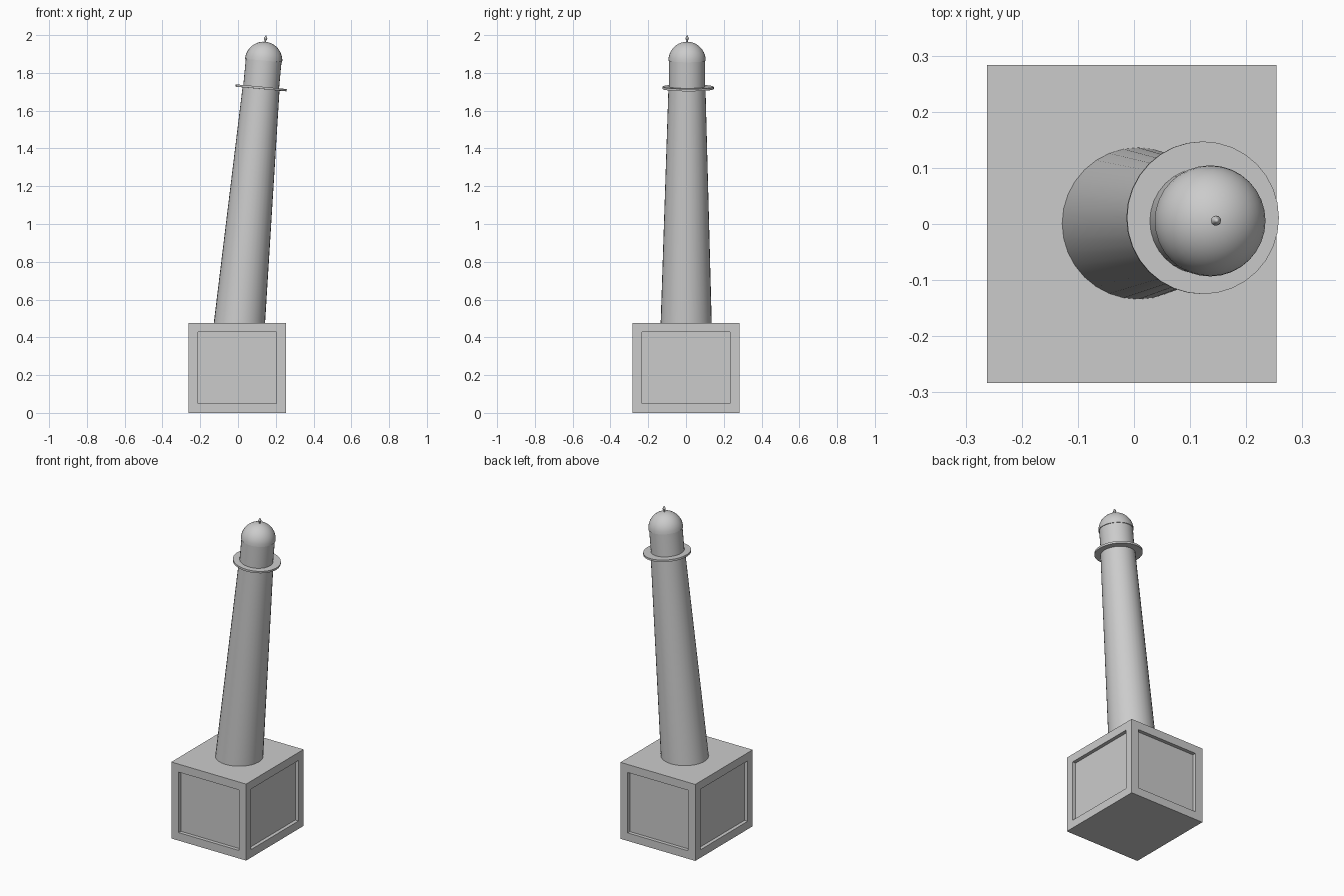
import bpy, bmesh
from math import sin, cos, pi, radians
from mathutils import Vector, Matrix

if "Cube" in bpy.data.objects:
    bpy.data.objects.remove(bpy.data.objects["Cube"])

# Leaning frame shared by all tower parts
ORIGIN = Vector((0.008, 0.001, 0.477))
AXIS = Vector((0.14, 0.005, 1.523)).normalized()
LEAN = Matrix.Translation(ORIGIN) @ Vector((0, 0, 1)).rotation_difference(AXIS).to_matrix().to_4x4()


def make_object(name, bm, smooth=False):
    bmesh.ops.recalc_face_normals(bm, faces=bm.faces[:])
    mesh = bpy.data.meshes.new(name)
    bm.to_mesh(mesh)
    bm.free()
    ob = bpy.data.objects.new(name, mesh)
    bpy.context.collection.objects.link(ob)
    if smooth:
        bpy.ops.object.select_all(action='DESELECT')
        ob.select_set(True)
        bpy.context.view_layer.objects.active = ob
        bpy.ops.object.shade_smooth_by_angle(angle=radians(35))
    return ob


def lathe(name, profile, sides=32, offset=(0, 0, 0)):
    """Revolve (radius, height) points around the leaning axis."""
    bm = bmesh.new()
    rings = []
    for r, z in profile:
        if r == 0:
            rings.append([bm.verts.new((0, 0, z))] * sides)
        else:
            rings.append([bm.verts.new((r * cos(2 * pi * i / sides), r * sin(2 * pi * i / sides), z))
                          for i in range(sides)])
    for a, b in zip(rings, rings[1:]):
        for i in range(sides):
            j = (i + 1) % sides
            bm.faces.new(list(dict.fromkeys((a[i], a[j], b[j], b[i]))))
    for ring, r in ((rings[0], profile[0][0]), (rings[-1], profile[-1][0])):
        if r:
            bm.faces.new(ring)
    bm.transform(Matrix.Translation(offset) @ LEAN)
    return make_object(name, bm, True)


# Pedestal block with a recessed panel on each side
bm = bmesh.new()
bmesh.ops.create_cube(bm, size=1)
bm.transform(Matrix.Translation((-0.004, 0.0, 0.2385)) @ Matrix.Diagonal((0.516, 0.566, 0.477, 1)))
bm.normal_update()
sides = [f for f in bm.faces if abs(f.normal.z) < 0.5]
bmesh.ops.inset_individual(bm, faces=sides, thickness=0.05, use_even_offset=True)
for f in bmesh.ops.extrude_discrete_faces(bm, faces=sides)['faces']:
    f.normal_update()
    bmesh.ops.translate(bm, verts=f.verts[:], vec=f.normal * -0.022)
make_object("pedestal", bm)

# Tapered shaft and the straight lantern room above the gallery
lathe("tower_shaft", [(0.136, -0.03), (0.098, 1.25)])
lathe("lantern_room", [(0.095, 1.24), (0.095, 1.40)])

# Thin gallery disc, slightly off the axis
lathe("gallery", [(0.136, 1.243), (0.136, 1.255)], offset=(0, 0.006, 0))

# Hemispherical dome
dome = [(0.099 * cos(a), 1.394 + 0.1 * sin(a)) for a in (i * pi / 20 for i in range(10))]
lathe("dome", dome + [(0, 1.494)])

# Small pointed finial
lathe("finial", [(0.005, 1.488), (0.004, 1.500), (0.009, 1.509), (0.008, 1.515),
                 (0.004, 1.523), (0, 1.530)], sides=12)
